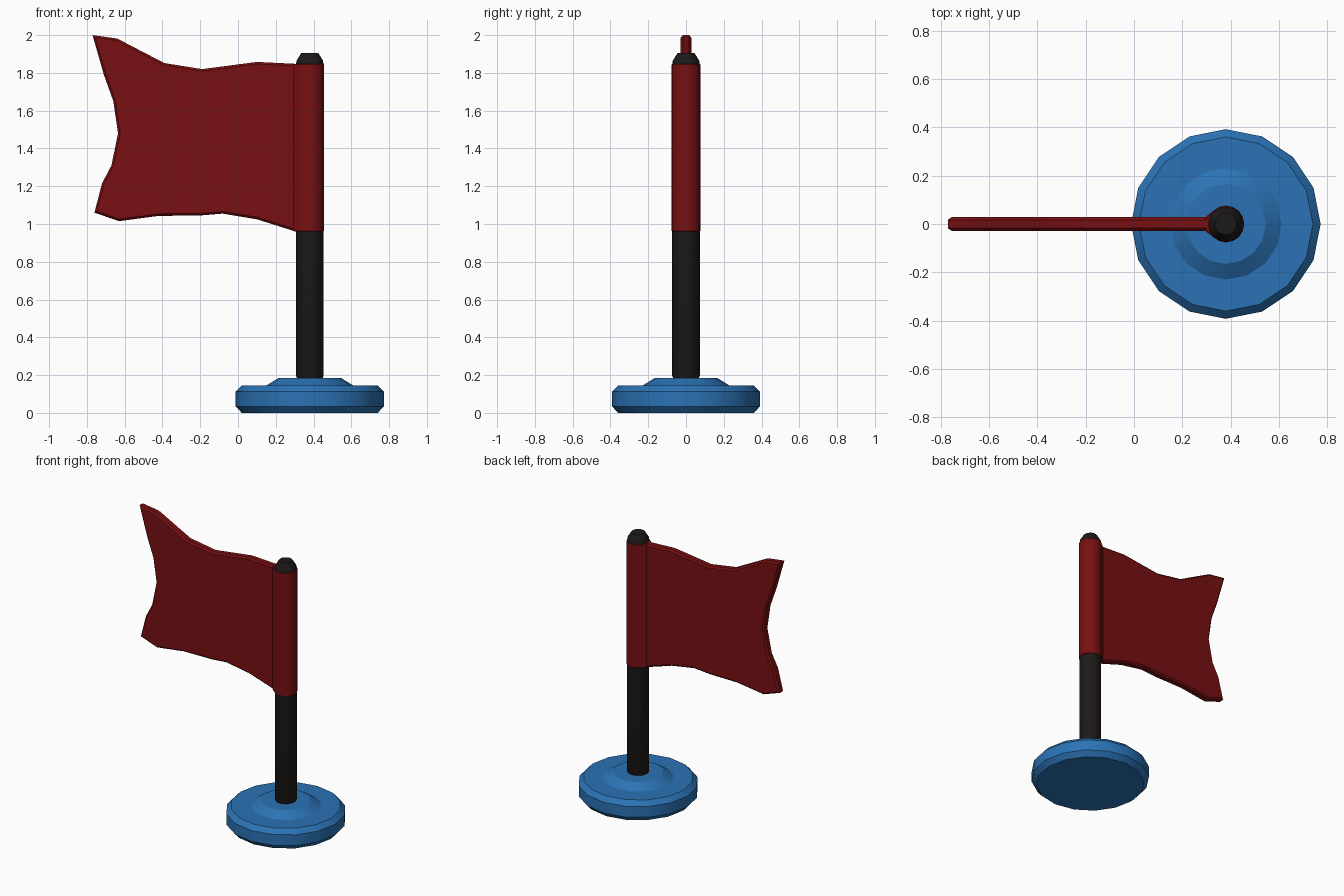
import bpy, bmesh, math

if "Cube" in bpy.data.objects:
    bpy.data.objects.remove(bpy.data.objects["Cube"])

POLE_X = 0.38


def material(name, rgb):
    m = bpy.data.materials.new(name)
    m.diffuse_color = (*rgb, 1)
    m.use_nodes = True
    m.node_tree.nodes["Principled BSDF"].inputs["Base Color"].default_value = m.diffuse_color
    return m


blue = material("blue", (0.024, 0.17, 0.46))
black = material("black", (0.012, 0.010, 0.009))
red = material("red", (0.19, 0.005, 0.006))


def finish(name, bm, mat):
    bmesh.ops.recalc_face_normals(bm, faces=bm.faces)
    me = bpy.data.meshes.new(name)
    bm.to_mesh(me)
    bm.free()
    ob = bpy.data.objects.new(name, me)
    bpy.context.collection.objects.link(ob)
    me.materials.append(mat)
    bpy.ops.object.select_all(action='DESELECT')
    ob.select_set(True)
    bpy.context.view_layer.objects.active = ob
    bpy.ops.object.shade_smooth_by_angle(angle=math.radians(30))
    return ob


def lathe(name, profile, mat, sides=16):
    """Closed turned solid around the pole axis from (radius, z) points."""
    bm = bmesh.new()
    rings = []
    for r, z in profile:
        rings.append([bm.verts.new((POLE_X + r * math.cos(math.tau * i / sides),
                                    r * math.sin(math.tau * i / sides), z))
                      for i in range(sides)])
    for a, b in zip(rings, rings[1:]):
        for i in range(sides):
            j = (i + 1) % sides
            bm.faces.new((a[i], a[j], b[j], b[i]))
    bm.faces.new(rings[0][::-1])
    bm.faces.new(rings[-1])
    return finish(name, bm, mat)


def slab(name, points, offset, mat, bevel):
    """Extrude a closed outline by an offset and chamfer the rims."""
    bm = bmesh.new()
    face = bm.faces.new([bm.verts.new(p) for p in points])
    ext = bmesh.ops.extrude_face_region(bm, geom=[face], use_keep_orig=True)
    top = [g for g in ext["geom"] if isinstance(g, bmesh.types.BMFace)][0]
    bmesh.ops.translate(bm, verts=list(top.verts), vec=offset)
    bmesh.ops.recalc_face_normals(bm, faces=bm.faces)
    rims = list(set(face.edges) | set(top.edges))
    bmesh.ops.bevel(bm, geom=rims, offset=bevel, segments=1, affect='EDGES', profile=0.5)
    return finish(name, bm, mat)


# Stepped round foot
lathe("base", [(0.36, 0), (0.392, 0.035), (0.392, 0.112), (0.36, 0.145),
               (0.23, 0.145), (0.165, 0.185)], blue)

# Pole with chamfered foot and knob
lathe("pole", [(0.066, 0.18), (0.073, 0.195), (0.073, 1.845), (0.07, 1.865),
               (0.045, 1.905)], black)

# Cloth sleeve: round about the pole, tapering to the flag thickness
arc = [math.radians(a) for a in range(-135, 136, 18)]
arc = [math.radians(-135 + 22.5 * i) for i in range(13)]
section = [(POLE_X + 0.076 * math.cos(a), 0.076 * math.sin(a), 0.96) for a in arc]
section += [(0.295, 0.028, 0.96), (0.295, -0.028, 0.96)]
slab("flag_sleeve", section, (0, 0, 0.888), red, 0.004)

# Swallow-tailed flag
outline = [(0.305, 1.848), (0.10, 1.858), (-0.19, 1.82), (-0.39, 1.852),
           (-0.64, 1.982), (-0.77, 2.0), (-0.71, 1.79), (-0.66, 1.65),
           (-0.635, 1.48), (-0.67, 1.31), (-0.72, 1.215), (-0.76, 1.06),
           (-0.63, 1.015), (-0.42, 1.043), (-0.20, 1.045), (-0.08, 1.055),
           (0.10, 1.025), (0.305, 0.96)]
slab("flag", [(x, -0.028, z) for x, z in outline], (0, 0.056, 0), red, 0.011)
